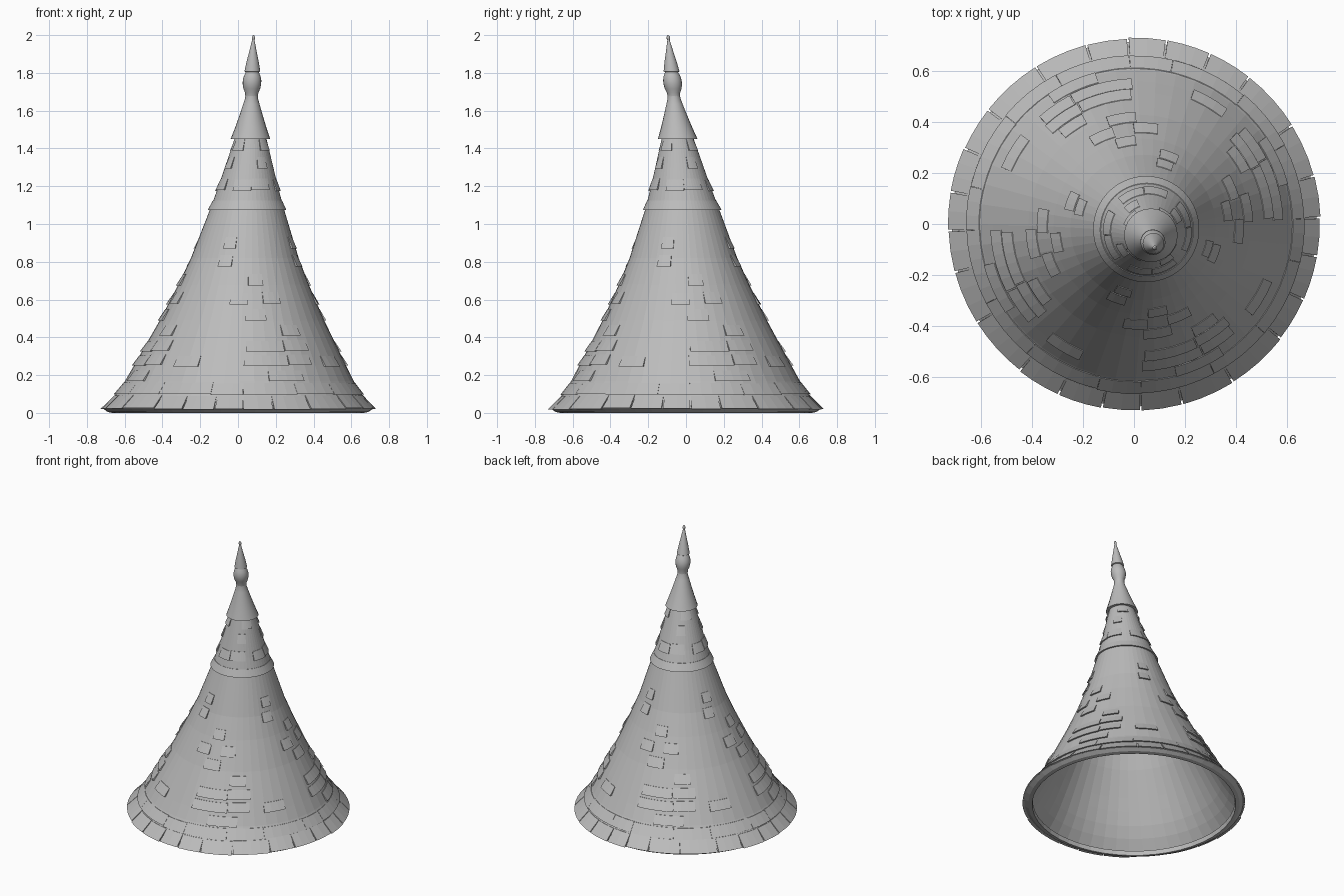
import bpy, bmesh, math, random

random.seed(4)
cube = bpy.data.objects.get("Cube")
if cube:
    bpy.data.objects.remove(cube, do_unlink=True)

grey = bpy.data.materials.new("slate grey")
grey.use_nodes = True
COLOUR = (0.5, 0.5, 0.5, 1)
grey.diffuse_color = COLOUR
grey.node_tree.nodes["Principled BSDF"].inputs["Base Color"].default_value = COLOUR

SIDES = 48
# Height and radius of the flared roof
ROOF = [(0.025, 0.71), (0.1, 0.65), (0.17, 0.605), (0.25, 0.562), (0.33, 0.52),
        (0.49, 0.435), (0.68, 0.345), (0.82, 0.285), (1.08, 0.195),
        (1.2, 0.157), (1.45, 0.085), (1.6, 0.036)]
# Drift of the crooked axis with height
LEAN_X = [(0, 0), (0.58, 0.025), (1.08, 0.048), (1.45, 0.066), (1.75, 0.074), (2, 0.082)]
LEAN_Y = [(0, 0), (0.58, -0.008), (1.08, -0.02), (1.45, -0.044), (1.75, -0.071), (2, -0.095)]


def lerp(table, z):
    for (z0, a), (z1, b) in zip(table, table[1:]):
        if z <= z1:
            return a + (b - a) * (z - z0) / (z1 - z0)
    return table[-1][1]


def point(r, z, angle):
    """Angle is in degrees from the front, growing towards +x."""
    a = math.radians(angle)
    return (lerp(LEAN_X, z) + r * math.sin(a), lerp(LEAN_Y, z) - r * math.cos(a), z)


def finish(name, bm):
    bmesh.ops.recalc_face_normals(bm, faces=bm.faces)
    mesh = bpy.data.meshes.new(name)
    bm.to_mesh(mesh)
    bm.free()
    mesh.materials.append(grey)
    obj = bpy.data.objects.new(name, mesh)
    bpy.context.collection.objects.link(obj)
    return obj


def lathe(name, profile, sides, closed=False, smooth=False):
    """Turn a list of (radius, height) around the crooked axis."""
    bm = bmesh.new()
    rings = [[bm.verts.new(point(r, z, 360 * i / sides)) for i in range(sides)]
             for r, z in profile]
    pairs = list(zip(rings, rings[1:]))
    if closed:
        pairs.append((rings[-1], rings[0]))
    for low, high in pairs:
        for i in range(sides):
            j = (i + 1) % sides
            bm.faces.new((low[i], low[j], high[j], high[i]))
    if not closed:
        bm.faces.new(rings[0])
        bm.faces.new(rings[-1])
    obj = finish(name, bm)
    if smooth:
        bpy.context.view_layer.objects.active = obj
        obj.select_set(True)
        bpy.ops.object.shade_smooth_by_angle(angle=math.radians(35))
        obj.select_set(False)


def add_shingle(bm, z, start, end, height, lift):
    """Wedge-shaped plate that follows the roof and tapers into it."""
    steps = max(2, round((end - start) / 5))
    sections = []
    for i in range(steps + 1):
        a = start + (end - start) * i / steps
        low, high = lerp(ROOF, z), lerp(ROOF, z + height)
        loop = [(low - 0.008, z), (low + lift, z),
                (high + 0.002, z + height), (high - 0.008, z + height)]
        sections.append([bm.verts.new(point(r, h, a)) for r, h in loop])
    for p, q in zip(sections, sections[1:]):
        for k in range(4):
            m = (k + 1) % 4
            bm.faces.new((p[k], p[m], q[m], q[k]))
    bm.faces.new(sections[0])
    bm.faces.new(sections[-1])


def shingles(name, rows, height, lift, jitter=0.0):
    """Repeat one quarter of shingles on all four sides."""
    bm = bmesh.new()
    for quarter in range(4):
        for z, start, end in rows:
            dz = random.uniform(0, jitter)
            add_shingle(bm, z + dz, start + 90 * quarter, end + 90 * quarter, height, lift)
    finish(name, bm)


def course(z, joints, gap):
    """One full row, split at the joint angles."""
    ends = joints[1:] + [joints[0] + 90]
    return [(z, a + gap, b - gap) for a, b in zip(joints, ends)]


# Hollow roof shell: outside going up, inside coming down
outer = [(r, z) for z, r in ROOF]
inner = [(max(r - 0.025, 0.01), z) for z, r in reversed(ROOF)]
lathe("roof_shell", outer + inner, SIDES, closed=True)

# Rim under the eaves
lathe("eaves_ring", [(0.665, 0), (0.69, 0.005), (0.715, 0.022), (0.7, 0.034), (0.66, 0.03)],
      SIDES, closed=True)

# Full courses
shingles("eaves_shingles", course(0.018, [-38, -24, -10, 2, 15, 32], 0.3), 0.07, 0.016, 0.008)
shingles("second_course", course(0.095, [-40, -13, 2, 28], 0.05), 0.06, 0.011, 0.006)
shingles("upper_course", course(1.075, [-30, 20], 0), 0.05, 0.011)

# Scattered raised shingles
shingles("lower_shingles", [
    (0.17, 15, 34), (0.245, -38, -23), (0.25, 2, 27), (0.255, 27.5, 42),
    (0.325, 3, 26), (0.33, 26.5, 43), (0.41, 27, 40)], 0.055, 0.012)
shingles("middle_shingles", [
    (0.49, 2, 17), (0.575, -10, 4), (0.58, 16, 30), (0.675, 4, 17),
    (0.775, -27, -13), (0.87, -25, -11)], 0.06, 0.011)
shingles("upper_shingles", [
    (1.175, -28, 5), (1.18, 6, 42), (1.295, -70, -45), (1.39, 32, 70)], 0.06, 0.009)

# Cap and finial
lathe("cap", [(0.075, 1.45), (0.105, 1.45), (0.083, 1.51), (0.06, 1.58), (0.043, 1.635),
              (0.034, 1.665), (0.033, 1.69)], 24, smooth=True)
lathe("finial_knob", [(0.033, 1.67), (0.035, 1.695), (0.044, 1.715), (0.049, 1.74),
                      (0.049, 1.76), (0.044, 1.783), (0.034, 1.805)], 20, smooth=True)
lathe("finial_spike", [(0.03, 1.802), (0.042, 1.808), (0.032, 1.86), (0.018, 1.92),
                       (0.006, 1.975)], 20, smooth=True)
lathe("finial_tip", [(0.005, 1.97), (0.009, 1.98), (0.009, 1.99), (0.003, 2.0)], 10, smooth=True)
